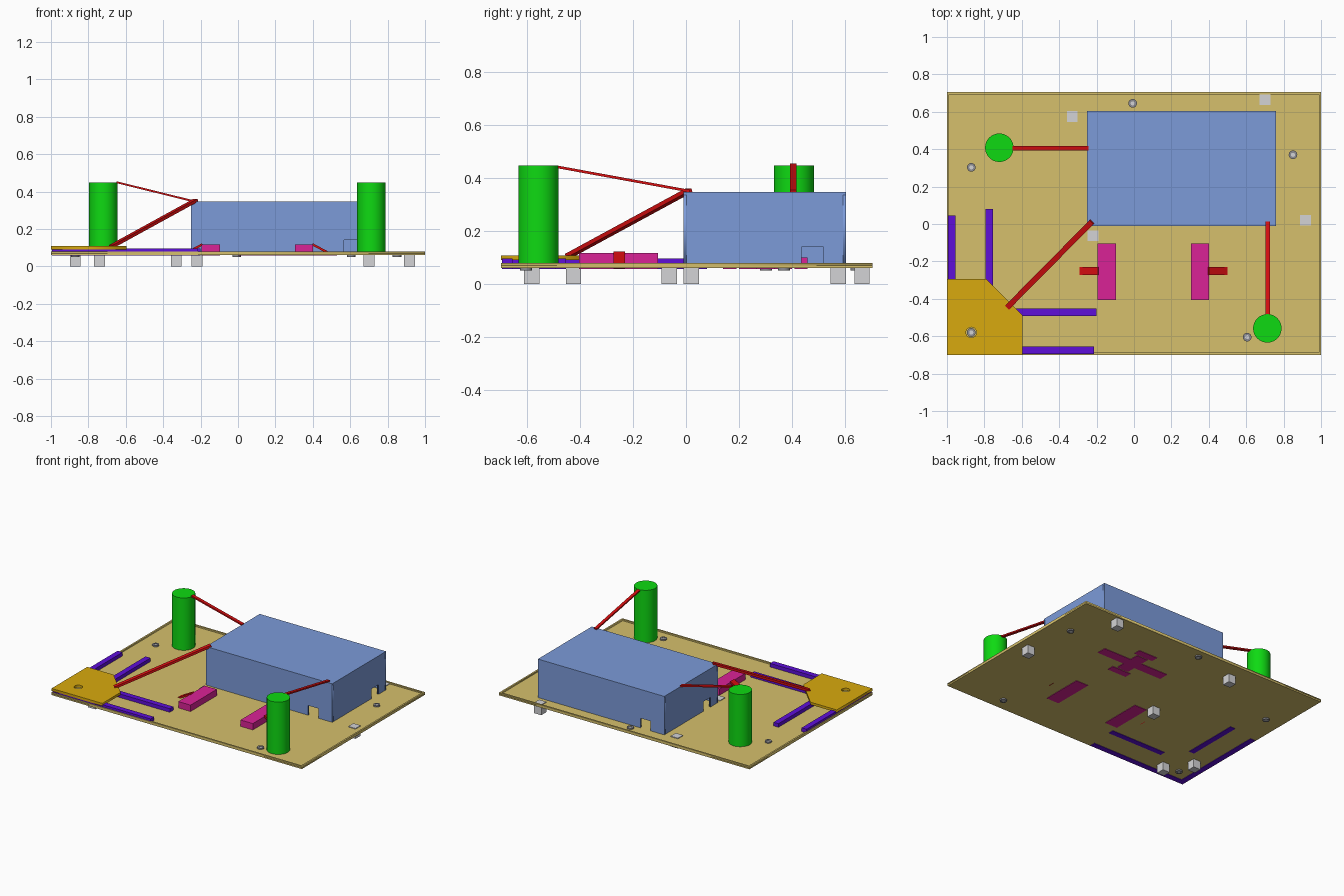
import bpy
import math
from mathutils import Matrix, Vector

cube = bpy.data.objects.get("Cube")
if cube:
    bpy.data.objects.remove(cube, do_unlink=True)


def material(name, r, g, b):
    def lin(c):
        c /= 255
        return c / 12.92 if c <= 0.04045 else ((c + 0.055) / 1.055) ** 2.4
    m = bpy.data.materials.new(name)
    colour = (lin(r), lin(g), lin(b), 1)
    m.diffuse_color = colour
    m.use_nodes = True
    node = next(n for n in m.node_tree.nodes if n.type == 'BSDF_PRINCIPLED')
    node.inputs["Base Color"].default_value = colour
    return m


TAN = material("tan", 214, 192, 108)
BLUE = material("blue", 124, 155, 217)
GREEN = material("green", 14, 218, 18)
PINK = material("pink", 218, 34, 150)
PURPLE = material("purple", 94, 14, 216)
GOLD = material("gold", 216, 170, 14)
RED = material("red", 216, 14, 16)
GREY = material("light grey", 212, 212, 214)
STEEL = material("steel grey", 140, 140, 146)


def box(name, x, y, z, mat):
    """Box from (min, max) pairs."""
    bpy.ops.mesh.primitive_cube_add(size=1)
    ob = bpy.context.object
    ob.name = name
    ob.data.transform(Matrix.Diagonal((x[1] - x[0], y[1] - y[0], z[1] - z[0], 1)))
    ob.location = [(p[0] + p[1]) / 2 for p in (x, y, z)]
    ob.data.materials.append(mat)
    return ob


def cylinder(name, x, y, r, z, mat, sides=48):
    bpy.ops.mesh.primitive_cylinder_add(vertices=sides, radius=r, depth=z[1] - z[0],
                                        location=(x, y, (z[0] + z[1]) / 2))
    ob = bpy.context.object
    ob.name = name
    ob.data.materials.append(mat)
    bpy.ops.object.shade_smooth_by_angle(angle=math.radians(40))
    return ob


def prism(name, loops, z, mat, matrix=Matrix()):
    """Extrude flat outlines (inner loops become holes) from z[0] to z[1]."""
    cu = bpy.data.curves.new(name, 'CURVE')
    cu.dimensions = '2D'
    cu.fill_mode = 'BOTH'
    cu.extrude = (z[1] - z[0]) / 2
    for loop in loops:
        sp = cu.splines.new('POLY')
        sp.points.add(len(loop) - 1)
        for p, (u, v) in zip(sp.points, loop):
            p.co = (u, v, 0, 1)
        sp.use_cyclic_u = True
    ob = bpy.data.objects.new(name, cu)
    bpy.context.collection.objects.link(ob)
    bpy.ops.object.select_all(action='DESELECT')
    bpy.context.view_layer.objects.active = ob
    ob.select_set(True)
    bpy.ops.object.convert(target='MESH')
    ob = bpy.context.object
    ob.data.materials.clear()
    ob.data.materials.append(mat)
    ob.matrix_world = matrix @ Matrix.Translation((0, 0, (z[0] + z[1]) / 2))
    return ob


def bar(name, a, b, width, thick, mat):
    """Flat strip between two points, its width kept level."""
    a, b = Vector(a), Vector(b)
    d = b - a
    side = Vector((0, 0, 1)).cross(d).normalized()
    up = d.normalized().cross(side)
    ob = box(name, (-d.length / 2, d.length / 2), (-width / 2, width / 2),
             (-thick / 2, thick / 2), mat)
    rot = Matrix((d.normalized(), side, up)).transposed().to_4x4()
    ob.matrix_world = Matrix.Translation((a + b) / 2) @ rot


def rect(x0, x1, y0, y1):
    return [(x0, y0), (x1, y0), (x1, y1), (x0, y1)]


def circle(x, y, r, n=24):
    return [(x + r * math.cos(math.tau * i / n), y + r * math.sin(math.tau * i / n))
            for i in range(n)]


# Base tray with a shallow lip
FLOOR, TOP, UNDER = 0.07, 0.08, 0.057
box("base_floor", (-1, 1), (-0.7, 0.705), (0.06, FLOOR), TAN)
prism("base_lip", [rect(-1, 1, -0.7, 0.705), rect(-0.988, 0.988, -0.688, 0.693)],
      (FLOOR, TOP), TAN)

# Feet that pass through the tray
for i, (x, y) in enumerate([(-0.87, -0.425), (-0.74, -0.583), (-0.33, 0.575),
                            (-0.22, -0.063), (0.70, 0.665), (0.917, 0.02)]):
    box(f"foot_{i + 1}", (x - 0.029, x + 0.029), (y - 0.029, y + 0.029), (0, 0.075), GREY)

# Screws
for i, (x, y) in enumerate([(-0.87, 0.303), (-0.007, 0.645), (0.85, 0.37),
                            (0.605, -0.605), (-0.87, -0.58)]):
    prism(f"screw_rim_{i + 1}", [circle(x, y, 0.023), circle(x, y, 0.011)], (0.05, 0.079), STEEL)
    cylinder(f"screw_core_{i + 1}", x, y, 0.012, (0.051, 0.076), GREY, 16)

# Hollow housing: four walls, each notched at its base, and a lid
X0, X1, Y0, Y1, ROOF, T = -0.25, 0.76, -0.01, 0.605, 0.348, 0.012
centre = Matrix.Translation(((X0 + X1) / 2, (Y0 + Y1) / 2, 0))
half_x, half_y = (X1 - X0) / 2, (Y1 - Y0) / 2
upright = Matrix.Rotation(math.pi / 2, 4, 'X')
for i, name in enumerate(["front", "left", "back", "right"]):
    run, reach = (half_x, half_y) if i % 2 == 0 else (half_y, half_x)
    n1 = 0.395 if i % 2 == 0 else 0.222
    n0 = n1 - 0.082
    end = run if i % 2 == 0 else run - T
    outline = [(-end, 0.07), (n0, 0.07), (n0, 0.14), (n1, 0.14), (n1, 0.07),
               (end, 0.07), (end, ROOF - T), (-end, ROOF - T)]
    prism(f"housing_{name}_wall", [outline], (reach - T, reach), BLUE,
          centre @ Matrix.Rotation(i * math.pi / 2, 4, 'Z') @ upright)
box("housing_lid", (X0, X1), (Y0, Y1), (ROOF - T, ROOF), BLUE)

# Pink cross and guide blocks inside the housing, showing through the base
box("inner_cross_long", (0.0, 0.53), (0.265, 0.335), (UNDER, 0.1), PINK)
box("inner_cross_short", (0.22, 0.31), (0.2, 0.4), (UNDER, 0.1), PINK)
for name, y in (("front", 0.165), ("back", 0.435)):
    box(f"inner_block_{name}", (0.19, 0.34), (y - 0.025, y + 0.025), (UNDER, 0.1), PINK)

# Pink blocks with red ramps
for name, x, s in (("right", -0.145, -1), ("left", 0.353, 1)):
    box(f"block_{name}", (x - 0.049, x + 0.049), (-0.405, -0.105), (UNDER, 0.116), PINK)
    bar(f"ramp_{name}", (x + s * 0.045, -0.252, 0.118), (x + s * 0.145, -0.252, 0.064),
        0.044, 0.012, RED)

# Purple rails beside the corner plate
box("rail_front_outer", (-0.99, -0.213), (-0.695, -0.655), (UNDER, 0.096), PURPLE)
box("rail_front_inner", (-0.64, -0.2), (-0.493, -0.453), (UNDER, 0.096), PURPLE)
box("rail_side_outer", (-0.995, -0.955), (-0.695, 0.045), (UNDER, 0.096), PURPLE)
box("rail_side_inner", (-0.795, -0.755), (-0.34, 0.08), (UNDER, 0.096), PURPLE)

# Gold corner plate with a screw hole
prism("corner_plate",
      [[(-1, -0.7), (-0.595, -0.7), (-0.595, -0.49), (-0.79, -0.293), (-1, -0.293)],
       circle(-0.87, -0.58, 0.028)], (0.09, 0.108), GOLD)

# Green towers and red links to the housing
cylinder("tower_back", -0.72, 0.408, 0.076, (0.065, 0.448), GREEN)
cylinder("tower_front", 0.713, -0.558, 0.076, (0.065, 0.448), GREEN)
bar("link_back", (-0.65, 0.405, 0.45), (-0.245, 0.405, 0.35), 0.024, 0.01, RED)
bar("link_front", (0.715, -0.49, 0.443), (0.715, 0.013, 0.351), 0.022, 0.01, RED)
bar("link_corner", (-0.677, -0.445, 0.106), (-0.225, 0.012, 0.354), 0.03, 0.016, RED)
